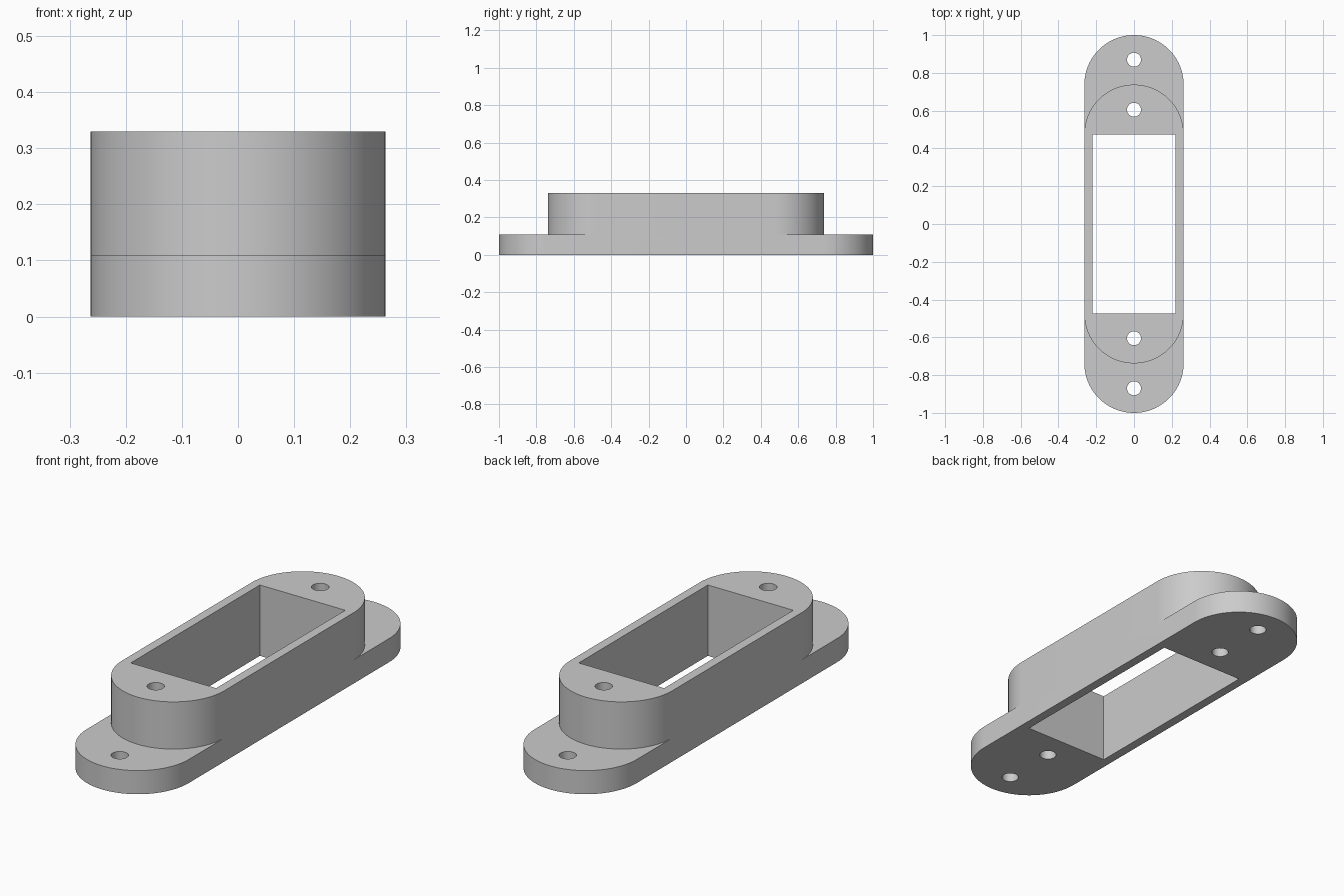
import bpy
import bmesh
from math import cos, sin, pi

cube = bpy.data.objects.get("Cube")
if cube:
    bpy.data.objects.remove(cube, do_unlink=True)

WIDTH_R = 0.263       # radius of the rounded ends
BASE_Y = 1 - WIDTH_R  # centre of the flange ends
TOP_Y = 0.475         # centre of the raised ends, and end of the window
BASE_H, TOP_H = 0.11, 0.33
SEGMENTS = 48


def arc(cy, start, end):
    """Points on an end arc centred on (0, cy)."""
    return [(WIDTH_R * cos(start + (end - start) * i / SEGMENTS),
             cy + WIDTH_R * sin(start + (end - start) * i / SEGMENTS))
            for i in range(SEGMENTS + 1)]


def prism(name, outline, z0, z1):
    """Extrude a closed outline upwards into a solid."""
    bm = bmesh.new()
    face = bm.faces.new([bm.verts.new((x, y, z0)) for x, y in outline])
    new = bmesh.ops.extrude_face_region(bm, geom=[face])["geom"]
    bmesh.ops.translate(bm, vec=(0, 0, z1 - z0),
                        verts=[v for v in new if isinstance(v, bmesh.types.BMVert)])
    bmesh.ops.recalc_face_normals(bm, faces=bm.faces)
    mesh = bpy.data.meshes.new(name)
    bm.to_mesh(mesh)
    bm.free()
    obj = bpy.data.objects.new(name, mesh)
    bpy.context.collection.objects.link(obj)
    return obj


def cut(target, cutter):
    """Subtract the cutter from the target and discard it."""
    mod = target.modifiers.new(cutter.name, "BOOLEAN")
    mod.operation = "DIFFERENCE"
    mod.solver = "EXACT"
    mod.object = cutter
    bpy.context.view_layer.objects.active = target
    bpy.ops.object.modifier_apply(modifier=mod.name)
    bpy.data.objects.remove(cutter, do_unlink=True)


# Full-height block with rounded ends
housing = prism("mounting_housing",
                arc(BASE_Y, 0, pi) + arc(-BASE_Y, pi, 2 * pi), 0, TOP_H)

# Step the ends down to the flange, leaving the raised rounded block
for side in (1, -1):
    outline = arc(TOP_Y, 0, pi) + [(-0.5, TOP_Y), (-0.5, 1.2), (0.5, 1.2), (0.5, TOP_Y)]
    cut(housing, prism("step_cutter", [(x, y * side) for x, y in outline], BASE_H, 0.5))

# Rectangular window
w = 0.22
cut(housing, prism("window_cutter",
                   [(-w, -TOP_Y), (w, -TOP_Y), (w, TOP_Y), (-w, TOP_Y)], -0.1, 0.5))

# Screw holes through the raised block and the flange
for y in (-0.87, -0.605, 0.605, 0.87):
    circle = [(0.037 * cos(2 * pi * i / 32), y + 0.037 * sin(2 * pi * i / 32))
              for i in range(32)]
    cut(housing, prism("hole_cutter", circle, -0.1, 0.5))

# Grey plastic
grey = bpy.data.materials.new("grey")
grey.use_nodes = True
colour = (0.6, 0.6, 0.6, 1)
grey.diffuse_color = colour
grey.node_tree.nodes["Principled BSDF"].inputs["Base Color"].default_value = colour
housing.data.materials.clear()
housing.data.materials.append(grey)

# Smooth the curved walls, keep the rims sharp
bpy.ops.object.select_all(action="DESELECT")
housing.select_set(True)
bpy.context.view_layer.objects.active = housing
bpy.ops.object.shade_smooth_by_angle(angle=pi / 6)
